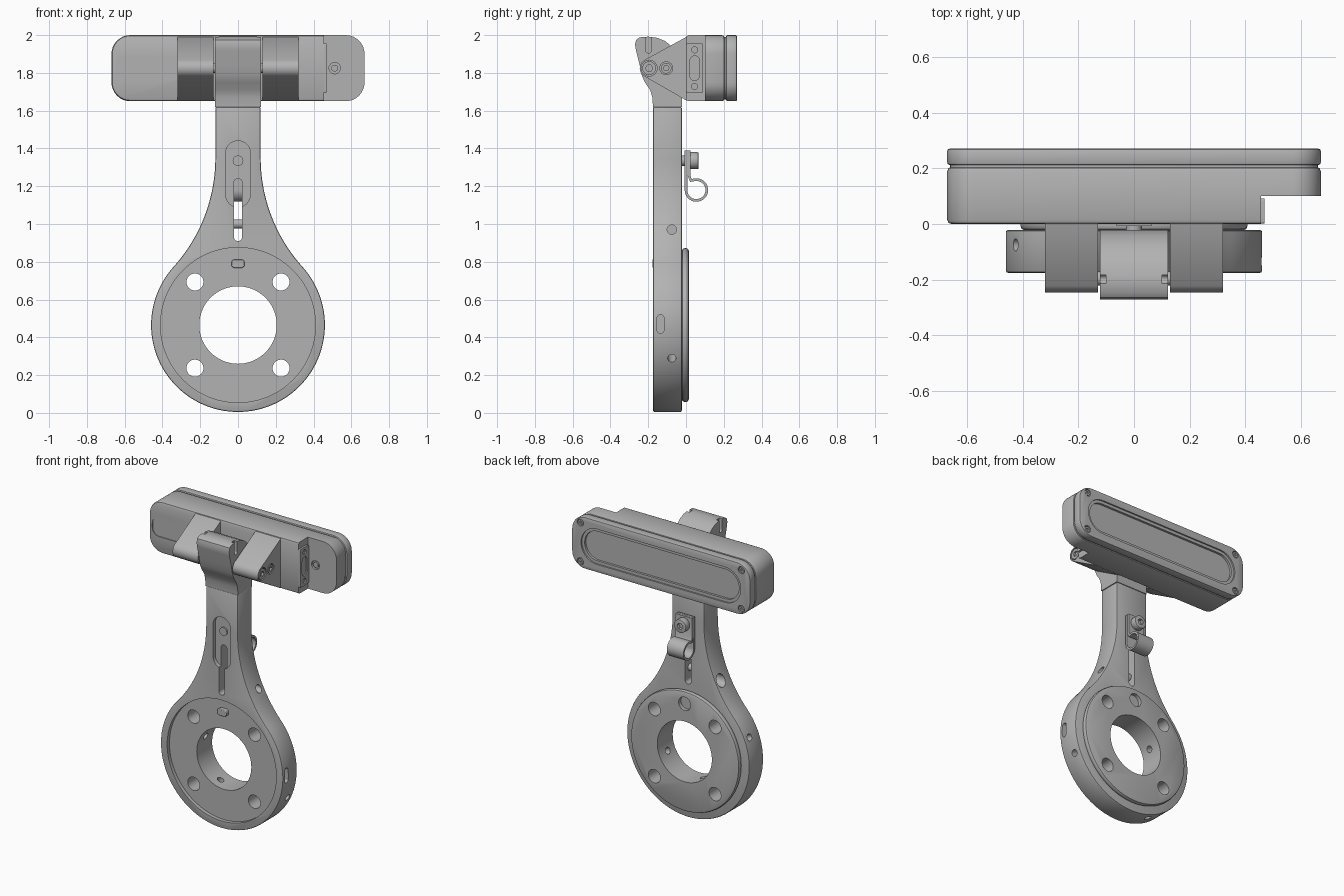
import bpy, bmesh, math
from mathutils import Vector

cube = bpy.data.objects.get("Cube")
if cube:
    bpy.data.objects.remove(cube)

grey = bpy.data.materials.new("plain grey")
grey.use_nodes = True
grey.diffuse_color = (0.45, 0.45, 0.45, 1)
grey.node_tree.nodes["Principled BSDF"].inputs["Base Color"].default_value = (0.45, 0.45, 0.45, 1)


def finish(name, bm):
    bmesh.ops.recalc_face_normals(bm, faces=bm.faces)
    me = bpy.data.meshes.new(name)
    bm.to_mesh(me)
    bm.free()
    me.materials.append(grey)
    ob = bpy.data.objects.new(name, me)
    bpy.context.collection.objects.link(ob)
    return ob


def prism(name, pts, axis, a, b, bevel=0):
    """Extrude a 2D profile from a to b along x or y."""
    bm = bmesh.new()
    place = (lambda u, v: (a, u, v)) if axis == "x" else (lambda u, v: (u, a, v))
    face = bm.faces.new([bm.verts.new(place(u, v)) for u, v in pts])
    ext = bmesh.ops.extrude_face_region(bm, geom=[face])
    step = Vector((b - a, 0, 0)) if axis == "x" else Vector((0, b - a, 0))
    bmesh.ops.translate(bm, vec=step, verts=[v for v in ext["geom"] if isinstance(v, bmesh.types.BMVert)])
    ob = finish(name, bm)
    if bevel:
        mod = ob.modifiers.new("bevel", "BEVEL")
        mod.width, mod.segments = bevel, 2
        mod.limit_method, mod.angle_limit = "ANGLE", math.radians(50)
    return ob


def arc(cu, cv, r, a0, a1, n):
    angles = [math.radians(a0 + (a1 - a0) * i / n) for i in range(n + 1)]
    return [(cu + r * math.cos(t), cv + r * math.sin(t)) for t in angles]


def rounded(cu, cv, w, h, r):
    """Rounded rectangle, or a stadium when r is half the short side."""
    pts = []
    for k, (su, sv) in enumerate([(1, 1), (-1, 1), (-1, -1), (1, -1)]):
        for p in arc(cu + su * (w / 2 - r), cv + sv * (h / 2 - r), r, 90 * k, 90 * k + 90, 8):
            if not pts or (Vector(p) - Vector(pts[-1])).length > 1e-5:
                pts.append(p)
    if (Vector(pts[0]) - Vector(pts[-1])).length < 1e-5:
        pts.pop()
    return pts


def circle(cu, cv, r, n=48):
    return arc(cu, cv, r, 0, 360, n)[:-1]


def rod(name, p, q, r):
    """Cylinder between two points."""
    p, q = Vector(p), Vector(q)
    bm = bmesh.new()
    bmesh.ops.create_cone(bm, cap_ends=True, segments=24, radius1=r, radius2=r, depth=(q - p).length)
    rot = (q - p).to_track_quat("Z", "Y").to_matrix().to_4x4()
    bmesh.ops.transform(bm, matrix=rot, verts=bm.verts)
    bmesh.ops.translate(bm, vec=(p + q) / 2, verts=bm.verts)
    return finish(name, bm)


def cut(ob, cutters):
    """Subtract the cutters, apply, and discard them."""
    for c in cutters:
        c.hide_render = True
        mod = ob.modifiers.new("cut", "BOOLEAN")
        mod.operation, mod.solver, mod.object = "DIFFERENCE", "EXACT", c
    bpy.context.view_layer.update()
    me = bpy.data.meshes.new_from_object(ob.evaluated_get(bpy.context.evaluated_depsgraph_get()))
    ob.modifiers.clear()
    ob.data = me
    for c in cutters:
        bpy.data.objects.remove(c)


CZ = 0.465                      # ring centre height
LZ = 1.825                      # housing centre height
FRONT, BACK = -0.175, -0.022    # plate depth

# Ring with flared neck
R = 0.862
tan = math.degrees(math.atan2(1.35 - CZ, 0.12 + R))
side = arc(0, CZ, 0.46, -90, tan, 44) + arc(0.12 + R, 1.35, R, 180 + tan, 180, 20)[1:] + [(0.12, 1.62)]
outline = side + [(-x, z) for x, z in reversed(side[1:])]
body = prism("ring_and_neck", outline, "y", FRONT, BACK, 0.008)
flange = prism("rear_flange", circle(0, CZ, 0.407, 96), "y", BACK, 0.015, 0.014)


def ring_holes():
    holes = [prism("c", circle(0, CZ, 0.205, 72), "y", -0.3, 0.1)]
    for sx in (-1, 1):
        for sz in (-1, 1):
            holes.append(prism("c", circle(sx * 0.228, CZ + sz * 0.228, 0.045, 32), "y", -0.3, 0.1))
    return holes


cutters = ring_holes() + [
    prism("c", circle(0, CZ, 0.41, 96), "y", -0.3, FRONT + 0.025),
    prism("c", rounded(0, 1.265, 0.13, 0.35, 0.064), "y", -0.3, FRONT + 0.025),
    prism("c", rounded(0, 1.075, 0.044, 0.33, 0.0215), "y", -0.3, 0.1),
    prism("c", rounded(-0.135, 0.47, 0.036, 0.1, 0.0178), "x", 0.42, 0.6),
]
for ang in (-22.5, 157.5, 247.5):
    d = Vector((math.cos(math.radians(ang)), 0, math.sin(math.radians(ang))))
    c = Vector((0, -0.075, CZ))
    cutters.append(rod("c", c + d * 0.1, c + d * 0.6, 0.022))
for s in (-1, 1):
    cutters.append(rod("c", (s * 0.14, -0.075, 0.97), (s * 0.5, -0.075, 0.97), 0.025 if s > 0 else 0.04))
cut(body, cutters)
cut(flange, ring_holes() + [prism("c", circle(0, CZ + 0.325, 0.045, 32), "y", -0.01, 0.1)])
prism("locating_key", rounded(0, 0.79, 0.07, 0.045, 0.018), "y", FRONT - 0.002, -0.14, 0.004)
rod("clamp_screw", (-0.14, -0.075, 1.0), (0.14, -0.075, 1.0), 0.024)

# Hooked head on top of the neck
hook = [(FRONT, 1.62), (-0.178, 1.67), (-0.19, 1.71), (-0.218, 1.75), (-0.235, 1.79), (-0.245, 1.84),
        (-0.265, 1.92), (-0.27, 1.95), (-0.264, 1.975), (-0.245, 1.988), (-0.2, 1.992), (-0.15, 1.985),
        (-0.11, 1.968), (-0.07, 1.935), (-0.04, 1.89), (BACK, 1.84), (BACK, 1.62)]
head = prism("hooked_head", hook, "x", -0.122, 0.122)
cut(head, [prism("c", rounded(-0.198, 1.97, 0.03, 0.13, 0.0148), "x", s * 0.1, s * 0.2) for s in (-1, 1)])

# Hinge ears with their bolts
ear = arc(-0.195, LZ, 0.05, 122, 238, 14) + [(0.0, 1.655), (0.03, 1.655), (0.03, 1.995), (0.01, 1.995)]
for s, label in ((1, "left"), (-1, "right")):
    ob = prism(label + "_ear", ear, "x", s * 0.13, s * 0.32)
    spots = ((-0.195, 0.042), (-0.105, 0.034))
    cut(ob, [rod("c", (s * 0.3, y, LZ), (s * 0.4, y, LZ), r) for y, r in spots])
    for y, r in spots:
        bolt = rod(label + "_ear_bolt", (s * 0.2, y, LZ), (s * 0.318, y, LZ), r - 0.006)
        cut(bolt, [prism("c", circle(y, LZ, r * 0.45, 6), "x", s * 0.305, s * 0.4)])
rod("hinge_pin", (-0.2, -0.195, LZ), (0.2, -0.195, LZ), 0.025)

# Housing, notched at the left end
housing = prism("housing", rounded(0, LZ, 1.34, 0.35, 0.1), "y", 0, 0.205, 0.015)
cut(housing, [
    prism("c", rounded(0.755, LZ, 0.6, 0.6, 0.001), "y", -0.2, 0.1),
    prism("c", rounded(-0.487, LZ, 0.315, 0.13, 0.05), "y", -0.1, 0.006),
    prism("c", circle(0.512, LZ, 0.03, 24), "y", 0.05, 0.115),
])
prism("end_screw", circle(0.512, LZ, 0.018, 24), "y", 0.102, 0.13)
port = prism("port_plate", rounded(0.046, LZ, 0.09, 0.26, 0.008), "x", 0.45, 0.468)
cut(port, [prism("c", rounded(0.046, LZ, 0.05, 0.13, 0.0245), "x", 0.46, 0.5)]
    + [prism("c", circle(0.046, LZ + s * 0.097, 0.016, 20), "x", 0.46, 0.5) for s in (-1, 1)])

# Lid with recessed panel and corner screws
prism("seal", rounded(0, LZ, 1.32, 0.33, 0.09), "y", 0.2, 0.22)
lid = prism("lid", rounded(0, LZ, 1.34, 0.35, 0.1), "y", 0.212, 0.27, 0.008)
corners = [(sx * 0.605, LZ + sz * 0.132) for sx in (-1, 1) for sz in (-1, 1)]
cut(lid, [prism("c", rounded(0, LZ, 1.2, 0.24, 0.119), "y", 0.26, 0.4),
          prism("c", rounded(0, LZ, 1.16, 0.2, 0.099), "y", 0.245, 0.4)]
    + [prism("c", circle(x, z, 0.024, 24), "y", 0.255, 0.4) for x, z in corners])
for x, z in corners:
    screw = prism("lid_screw", circle(x, z, 0.019, 24), "y", 0.25, 0.267)
    cut(screw, [prism("c", circle(x, z, 0.009, 6), "y", 0.26, 0.3)])

# Cable clip: a strap looped back on itself
path = [(0.0, 1.39), (0.0, 1.28)] + arc(0.055, 1.18, 0.055, 180, 480, 36) + [(0.016, 1.255), (0.016, 1.39)]
inner, outer = [], []
for i, p in enumerate(path):
    t = (Vector(path[min(i + 1, len(path) - 1)]) - Vector(path[max(i - 1, 0)])).normalized()
    inner.append((p[0] - t.y * 0.007, p[1] + t.x * 0.007))
    outer.append((p[0] + t.y * 0.007, p[1] - t.x * 0.007))
prism("cable_clip", inner + outer[::-1], "x", -0.062, 0.062)
rod("clip_spacer", (0, -0.1, 1.335), (0, 0.0, 1.335), 0.028)
clip_bolt = prism("clip_bolt", circle(0, 1.335, 0.045, 32), "y", 0.02, 0.066, 0.005)
cut(clip_bolt, [prism("c", circle(0, 1.335, 0.022, 6), "y", 0.045, 0.1)])
rod("clip_bolt_tip", (0, FRONT + 0.015, 1.335), (0, -0.1, 1.335), 0.028)

# Smooth shading that keeps crisp edges
for ob in bpy.context.scene.objects:
    ob.select_set(ob.type == "MESH")
    if ob.type == "MESH":
        bpy.context.view_layer.objects.active = ob
bpy.ops.object.shade_smooth_by_angle(angle=math.radians(30))
